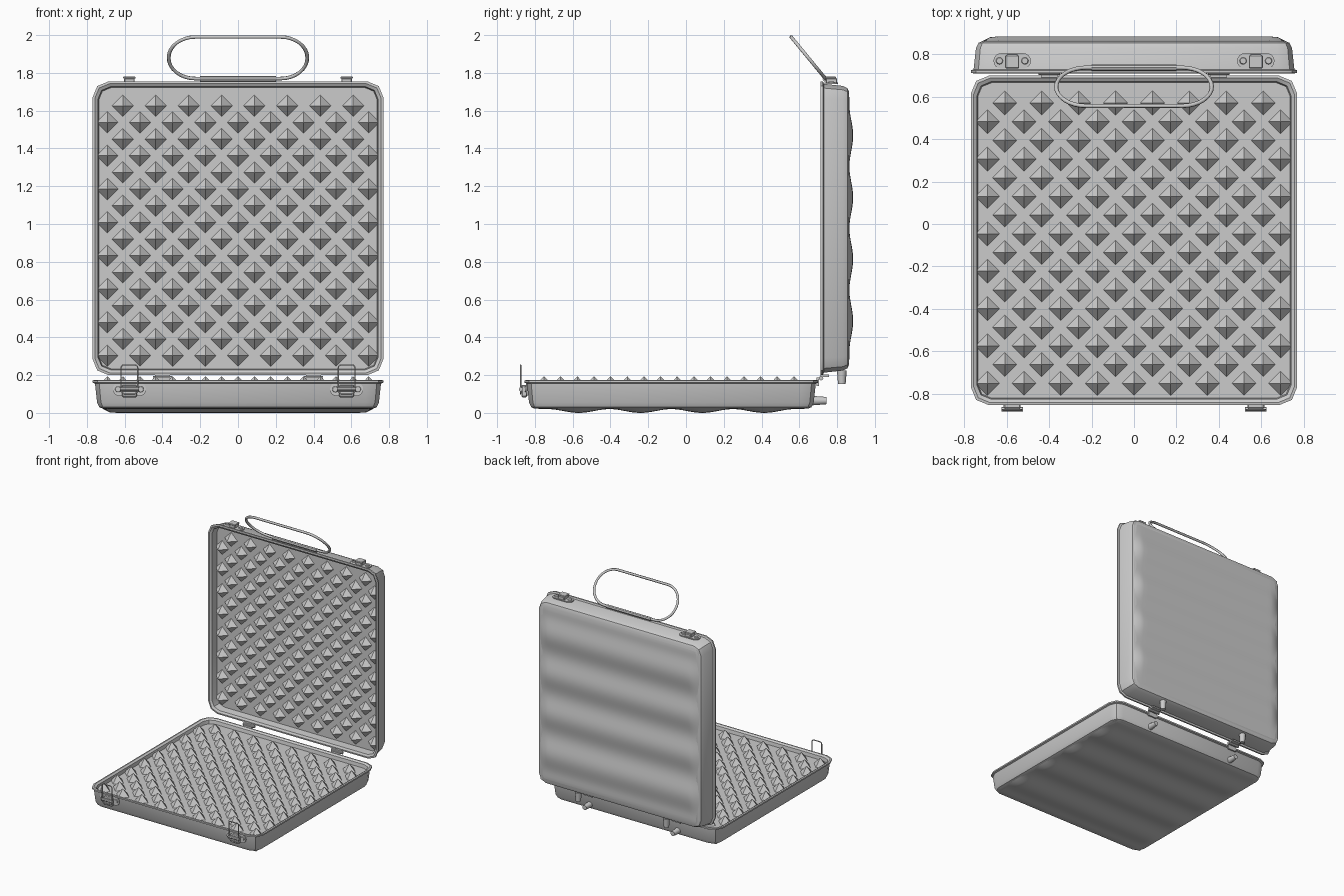
import bpy, bmesh, math
from mathutils import Matrix, Vector

cube = bpy.data.objects.get("Cube")
if cube:
    bpy.data.objects.remove(cube, do_unlink=True)

grey = bpy.data.materials.new("light_grey_metal")
grey.use_nodes = True
grey.diffuse_color = (0.6, 0.6, 0.6, 1)
grey.node_tree.nodes["Principled BSDF"].inputs["Base Color"].default_value = (0.6, 0.6, 0.6, 1)

HALF_W, LENGTH, RIM = 0.77, 1.555, 0.172
# Each half is built lying open side up, centred on its footprint
BASE = Matrix.Translation((0, -0.855 + LENGTH / 2, 0))
LID = Matrix.Translation((0, 0.885, 0.2 + LENGTH / 2)) @ Matrix.Rotation(math.pi / 2, 4, "X")


def finish(name, bm, matrix=Matrix(), angle=35):
    bmesh.ops.recalc_face_normals(bm, faces=bm.faces)
    bm.transform(matrix)
    mesh = bpy.data.meshes.new(name)
    bm.to_mesh(mesh)
    bm.free()
    mesh.materials.append(grey)
    obj = bpy.data.objects.new(name, mesh)
    bpy.context.collection.objects.link(obj)
    if angle:
        bpy.ops.object.select_all(action="DESELECT")
        obj.select_set(True)
        bpy.context.view_layer.objects.active = obj
        bpy.ops.object.shade_smooth_by_angle(angle=math.radians(angle))
    return obj


def box(name, centre, size, bevel=0.0):
    bm = bmesh.new()
    bmesh.ops.create_cube(bm, size=1, matrix=Matrix.Translation(centre) @ Matrix.Diagonal((*size, 1)))
    if bevel:
        bmesh.ops.bevel(bm, geom=bm.edges[:], offset=bevel, segments=1, affect="EDGES")
    return finish(name, bm, angle=0)


def rod(name, start, end, r1, r2, sides=12):
    start, end = Vector(start), Vector(end)
    turn = (end - start).to_track_quat("Z", "Y").to_matrix().to_4x4()
    bm = bmesh.new()
    bmesh.ops.create_cone(bm, cap_ends=True, segments=sides, radius1=r1, radius2=r2,
                          depth=(end - start).length,
                          matrix=Matrix.Translation((start + end) / 2) @ turn)
    return finish(name, bm)


def wire(name, points, radius):
    """Closed round tube through the points."""
    curve = bpy.data.curves.new(name, "CURVE")
    curve.dimensions = "3D"
    curve.bevel_depth = radius
    curve.bevel_resolution = 1
    spline = curve.splines.new("POLY")
    spline.points.add(len(points) - 1)
    for p, co in zip(spline.points, points):
        p.co = (*co, 1)
    spline.use_cyclic_u = True
    curve.materials.append(grey)
    obj = bpy.data.objects.new(name, curve)
    bpy.context.collection.objects.link(obj)


def rounded_rect(hx, hy, r, steps):
    pts = []
    for q, (sx, sy) in enumerate(((1, 1), (-1, 1), (-1, -1), (1, -1))):
        for i in range(steps + 1):
            a = (q + i / steps) * math.pi / 2
            pts.append((sx * (hx - r) + r * math.cos(a), sy * (hy - r) + r * math.sin(a)))
    return pts


def shell(name, matrix, plate):
    """Tray wall from outer bottom, over the rolled lip, down to the inner plate."""
    profile = [(0.055, 0.022), (0.036, 0.03), (0.024, 0.055), (0.013, 0.155), (0, 0.16),
               (0, RIM), (0.012, RIM + 0.002), (0.028, RIM - 0.008), (0.033, plate)]
    bm = bmesh.new()
    rings = []
    for inset, w in profile:
        ring = rounded_rect(HALF_W - inset, LENGTH / 2 - inset, 0.085 - inset * 0.6, 2)
        rings.append([bm.verts.new((x, y, w)) for x, y in ring])
    for a, b in zip(rings, rings[1:]):
        for i in range(len(a)):
            j = (i + 1) % len(a)
            bm.faces.new((a[i], a[j], b[j], b[i]))
    bm.faces.new(rings[0])
    bm.faces.new(rings[-1])
    finish(name, bm, matrix)


def ribbed_panel(name, matrix):
    """Outer panel pressed into four wide ridges that fade at both ends."""
    hx, hy = HALF_W - 0.05, LENGTH / 2 - 0.06
    bm = bmesh.new()
    bmesh.ops.create_grid(bm, x_segments=36, y_segments=70, size=1)
    for v in bm.verts:
        x, y = v.co.x * hx, v.co.y * hy
        ends = min(1, (hx - abs(x)) / 0.06)
        sides = min(1, (hy - abs(y)) / 0.07)
        wave = 0.5 - 0.5 * math.cos(2 * math.pi * y / 0.327)
        fade = math.sin(ends * math.pi / 2) * math.sin(sides * math.pi / 2)
        v.co = (x, y, 0.024 - fade * (0.004 + 0.02 * wave))
    finish(name, bm, matrix, 60)


def studs(name, matrix, plate):
    """Staggered rows of four-sided pyramids, nine and eight by turns."""
    bm = bmesh.new()
    r, h = 0.057, 0.058
    for row in range(16):
        count, reach = ((9, 0.692), (8, 0.61))[row % 2]
        y = 0.103 - LENGTH / 2 + row * 0.0882
        for c in range(count):
            x = -reach + 2 * reach * c / (count - 1)
            foot = [bm.verts.new((x + dx * r, y + dy * r, plate))
                    for dx, dy in ((1, 0), (0, 1), (-1, 0), (0, -1))]
            tip = bm.verts.new((x, y, plate + h))
            for i in range(4):
                bm.faces.new((foot[i], foot[(i + 1) % 4], tip))
    finish(name, bm, matrix, 0)


def oval_plate(name, matrix):
    """Flat rounded mounting plate."""
    bm = bmesh.new()
    face = bm.faces.new([bm.verts.new((x, y, 0)) for x, y in rounded_rect(0.088, 0.036, 0.035, 4)])
    top = bmesh.ops.extrude_face_region(bm, geom=[face])["geom"]
    bmesh.ops.translate(bm, vec=(0, 0, 0.008), verts=[g for g in top if isinstance(g, bmesh.types.BMVert)])
    finish(name, bm, matrix)


# Two halves of the case
for part, matrix, plate in (("base", BASE, 0.136), ("lid", LID, 0.102)):
    shell(part + "_shell", matrix, plate)
    ribbed_panel(part + "_ribbed_panel", matrix)
    studs(part + "_pyramid_studs", matrix, plate)

for side, s in (("left", 1), ("right", -1)):
    # Latch on the base front
    x = s * 0.575
    oval_plate(side + "_latch_plate",
               Matrix.Translation((x, -0.838, 0.125)) @ Matrix.Rotation(math.pi / 2, 4, "X"))
    box(side + "_latch_block", (x, -0.857, 0.115), (0.08, 0.03, 0.065), 0.006)
    rod(side + "_latch_pin", (x - 0.05, -0.874, 0.125), (x + 0.05, -0.874, 0.125), 0.011, 0.011, 8)
    wire(side + "_latch_loop",
         [(x + px, -0.876, 0.178 + pz) for px, pz in rounded_rect(0.044, 0.076, 0.015, 3)], 0.004)
    # Keeper on the lid top
    oval_plate(side + "_keeper_plate", Matrix.Translation((x, 0.77, 1.74)))
    box(side + "_keeper_block", (x, 0.77, 1.757), (0.055, 0.06, 0.03), 0.004)
    box(side + "_keeper_hook", (x, 0.765, 1.775), (0.066, 0.06, 0.01), 0.003)
    for d in (-0.06, 0.06):
        rod(side + "_latch_rivet", (x + d, -0.84, 0.125), (x + d, -0.852, 0.125), 0.018, 0.014)
        rod(side + "_keeper_rivet", (x + d, 0.77, 1.745), (x + d, 0.77, 1.754), 0.018, 0.014)
    # Hinge and feet at the back
    x = s * 0.4
    rod(side + "_hinge_knuckle", (x - 0.05, 0.715, 0.184), (x + 0.05, 0.715, 0.184), 0.012, 0.012, 8)
    box(side + "_hinge_base_leaf", (x, 0.697, 0.165), (0.08, 0.012, 0.045))
    box(side + "_hinge_lid_leaf", (x, 0.735, 0.196), (0.08, 0.045, 0.012))
    rod(side + "_base_foot", (x, 0.67, 0.065), (x, 0.745, 0.065), 0.025, 0.019)
    rod(side + "_lid_foot", (x, 0.825, 0.225), (x, 0.825, 0.152), 0.026, 0.02)

# Tilted carrying handle, held by a sleeve on the lid top
low, high = Vector((0, 0.738, 1.77)), Vector((0, 0.557, 1.99))
mid, up = (low + high) / 2, (high - low).normalized()
half = (high - low).length / 2
wire("carry_handle", [mid + Vector((px, 0, 0)) + up * pz
                      for px, pz in rounded_rect(0.367, half, half - 0.001, 8)], 0.01)
rod("handle_sleeve", (-0.2, 0.738, 1.768), (0.2, 0.738, 1.768), 0.015, 0.015, 8)
